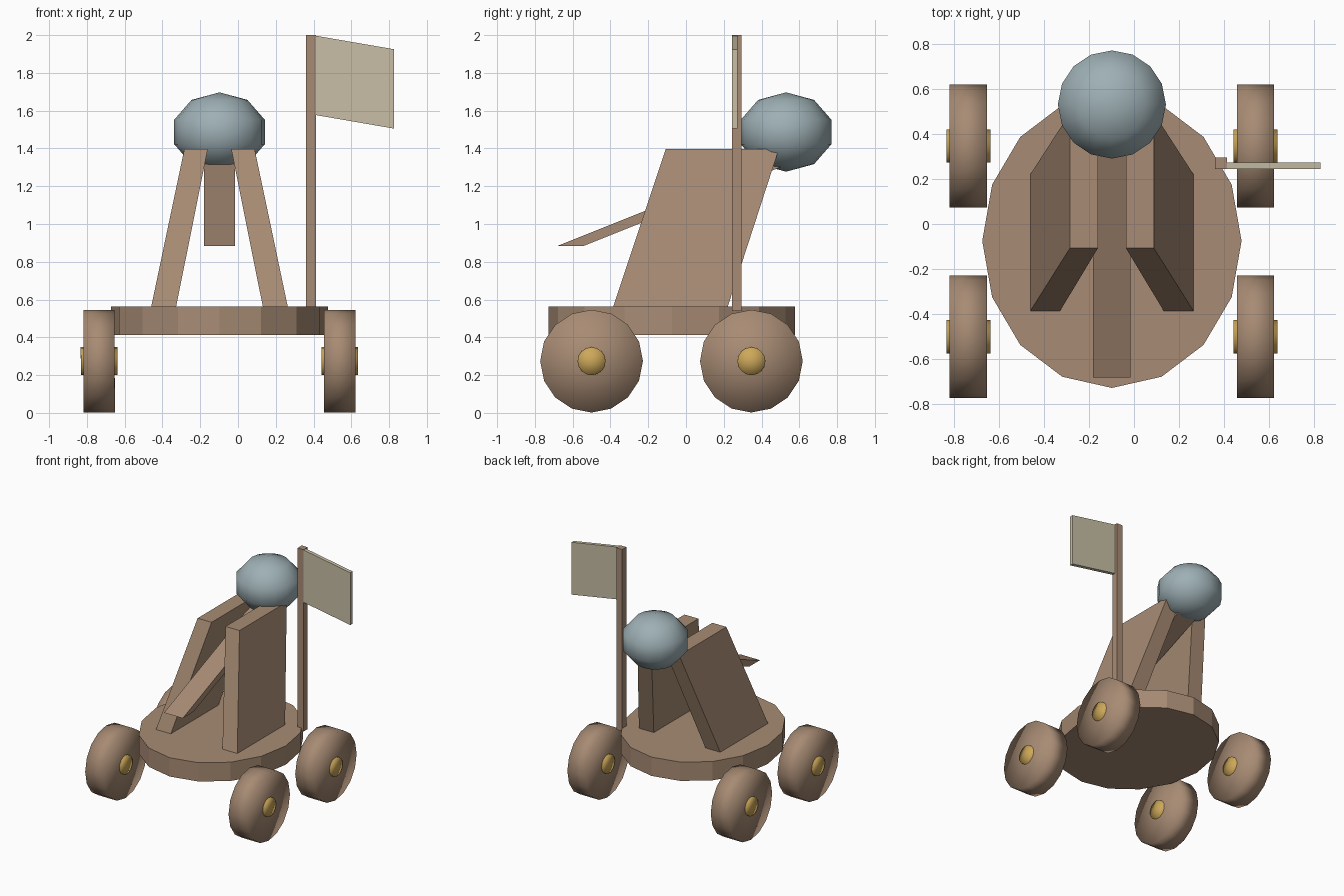
import bpy
import bmesh
import math
from mathutils import Matrix

if "Cube" in bpy.data.objects:
    bpy.data.objects.remove(bpy.data.objects["Cube"])

CX = -0.098  # centre line of the cart


def material(name, rgb):
    m = bpy.data.materials.new(name)
    m.diffuse_color = (*rgb, 1.0)
    m.use_nodes = True
    m.node_tree.nodes["Principled BSDF"].inputs["Base Color"].default_value = m.diffuse_color
    return m


wood = material("brown wood", (0.39, 0.26, 0.175))
gold = material("gold metal", (0.61, 0.39, 0.10))
stone = material("blue grey stone", (0.34, 0.43, 0.46))
cloth = material("cream cloth", (0.58, 0.52, 0.38))


def finish(name, bm, mat, smooth=False):
    bmesh.ops.recalc_face_normals(bm, faces=bm.faces[:])
    for f in bm.faces:
        f.smooth = smooth
    me = bpy.data.meshes.new(name)
    bm.to_mesh(me)
    bm.free()
    me.materials.append(mat)
    ob = bpy.data.objects.new(name, me)
    bpy.context.collection.objects.link(ob)
    return ob


def slanted_box(name, mat, low, high):
    """Box between two level rectangles, each (x0, x1, y0, y1, z)."""
    bm = bmesh.new()
    rings = []
    for x0, x1, y0, y1, z in (low, high):
        corners = ((x0, y0), (x1, y0), (x1, y1), (x0, y1))
        rings.append([bm.verts.new((x, y, z)) for x, y in corners])
    a, b = rings
    bm.faces.new(a)
    bm.faces.new(b)
    for i in range(4):
        j = (i + 1) % 4
        bm.faces.new((a[i], a[j], b[j], b[i]))
    return finish(name, bm, mat)


def axle_cylinder(name, mat, centre, radius, width):
    bm = bmesh.new()
    bmesh.ops.create_cone(bm, cap_ends=True, cap_tris=True, segments=16,
                          radius1=radius, radius2=radius, depth=width,
                          matrix=Matrix.Translation(centre)
                          @ Matrix.Rotation(math.pi / 2, 4, 'Y'))
    return finish(name, bm, mat, smooth=True)


# Oval 16-sided platform
bm = bmesh.new()
bmesh.ops.create_cone(bm, cap_ends=True, segments=16, radius1=1, radius2=1, depth=1,
                      matrix=Matrix.Translation((CX, -0.075, 0.4875))
                      @ Matrix.Diagonal((0.575, 0.652, 0.151, 1)))
finish("platform", bm, wood)

# Wheels with hubs poking out on both sides
for side, sx in (("left", -1), ("right", 1)):
    for end, y in (("front", -0.50), ("rear", 0.346)):
        c = (CX + sx * 0.637, y, 0.274)
        axle_cylinder(f"{end}_{side}_wheel", wood, c, 0.272, 0.165)
        axle_cylinder(f"{end}_{side}_hub", gold, c, 0.074, 0.195)

# Leaning side panels, mirrored about the centre line
for side, sx in (("left", -1), ("right", 1)):
    slanted_box(f"{side}_panel", wood,
                (CX + sx * 0.23, CX + sx * 0.362, -0.386, 0.22, 0.56),
                (CX + sx * 0.062, CX + sx * 0.186, -0.107, 0.492, 1.397))

# Throwing arm
slanted_box("throwing_arm", wood,
            (CX - 0.083, CX + 0.083, -0.68, -0.542, 0.884),
            (CX - 0.083, CX + 0.083, 0.51, 0.648, 1.36))

# Boulder resting on the arm
bm = bmesh.new()
bmesh.ops.create_uvsphere(bm, u_segments=16, v_segments=5, radius=1,
                          matrix=Matrix.Translation((CX, 0.53, 1.487))
                          @ Matrix.Diagonal((0.252, 0.252, 0.21, 1)))
finish("boulder", bm, stone, smooth=True)

# Flag pole
slanted_box("flag_pole", wood,
            (0.36, 0.413, 0.243, 0.295, 0.54),
            (0.36, 0.413, 0.243, 0.295, 2.0))

# Drooping flag: a box sheared downwards away from the pole
flag = slanted_box("flag", cloth,
                   (0.41, 0.827, 0.244, 0.273, 1.577),
                   (0.41, 0.827, 0.244, 0.273, 1.997))
for v in flag.data.vertices:
    if v.co.x > 0.6:
        v.co.z -= 0.072
